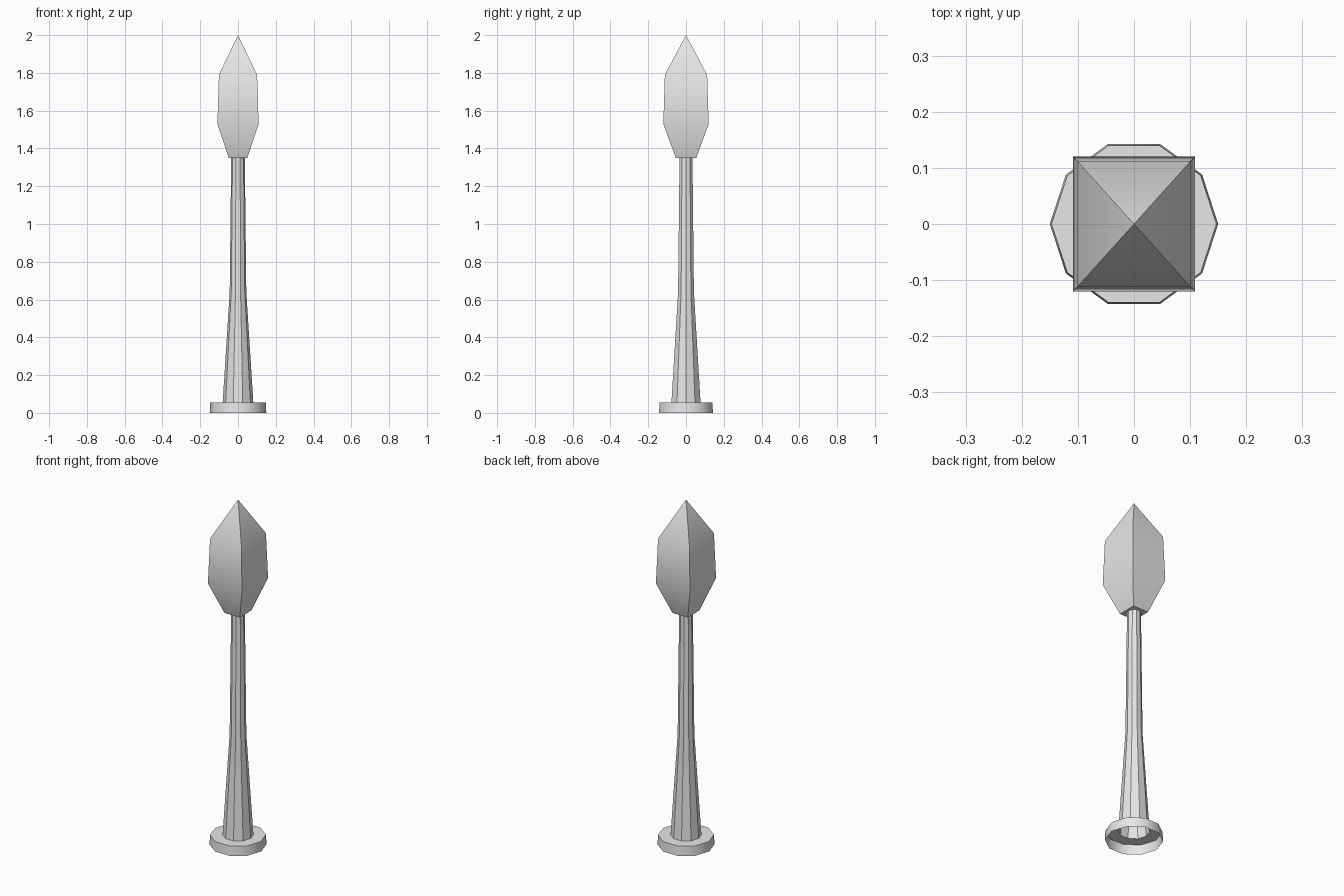
import bpy
import bmesh
from math import cos, sin, pi, radians

cube = bpy.data.objects.get("Cube")
if cube:
    bpy.data.objects.remove(cube, do_unlink=True)

grey = bpy.data.materials.new("light_grey")
grey.use_nodes = True
GREY = (0.8, 0.8, 0.8, 1)
grey.diffuse_color = GREY
grey.node_tree.nodes["Principled BSDF"].inputs["Base Color"].default_value = GREY


def decagon(radius, z):
    return [(radius * cos(i * pi / 5), radius * sin(i * pi / 5), z) for i in range(10)]


def rectangle(x, y, z):
    return [(-x, -y, z), (x, -y, z), (x, y, z), (-x, y, z)]


def loft(name, rings, smooth_angle, tip=None, close_bottom=False):
    """Skin a stack of rings, with an optional point on top."""
    bm = bmesh.new()
    loops = [[bm.verts.new(co) for co in ring] for ring in rings]
    n = len(loops[0])
    for low, high in zip(loops, loops[1:]):
        for i in range(n):
            j = (i + 1) % n
            bm.faces.new((low[i], low[j], high[j], high[i]))
    if tip:
        top = bm.verts.new(tip)
        for i in range(n):
            bm.faces.new((loops[-1][i], loops[-1][(i + 1) % n], top))
    if close_bottom:
        bm.faces.new(loops[0][::-1])
    mesh = bpy.data.meshes.new(name)
    bm.to_mesh(mesh)
    bm.free()
    mesh.materials.append(grey)
    obj = bpy.data.objects.new(name, mesh)
    bpy.context.collection.objects.link(obj)
    bpy.ops.object.select_all(action='DESELECT')
    obj.select_set(True)
    bpy.context.view_layer.objects.active = obj
    bpy.ops.object.shade_smooth_by_angle(angle=radians(smooth_angle))
    return obj


# Hollow foot: outer wall and a flat collar around the pole
loft("foot", [decagon(0.15, 0), decagon(0.147, 0.056), decagon(0.081, 0.056)], 40)

# Tapering hollow pole with crisp long edges
loft("pole", [decagon(0.081, 0.056), decagon(0.044, 0.64), decagon(0.036, 1.352)], 30)

# Four-sided lantern head with a pointed top
loft("lantern_head",
     [rectangle(0.049, 0.054, 1.35), rectangle(0.109, 0.12, 1.53), rectangle(0.101, 0.112, 1.79)],
     30, tip=(0, 0, 2), close_bottom=True)
